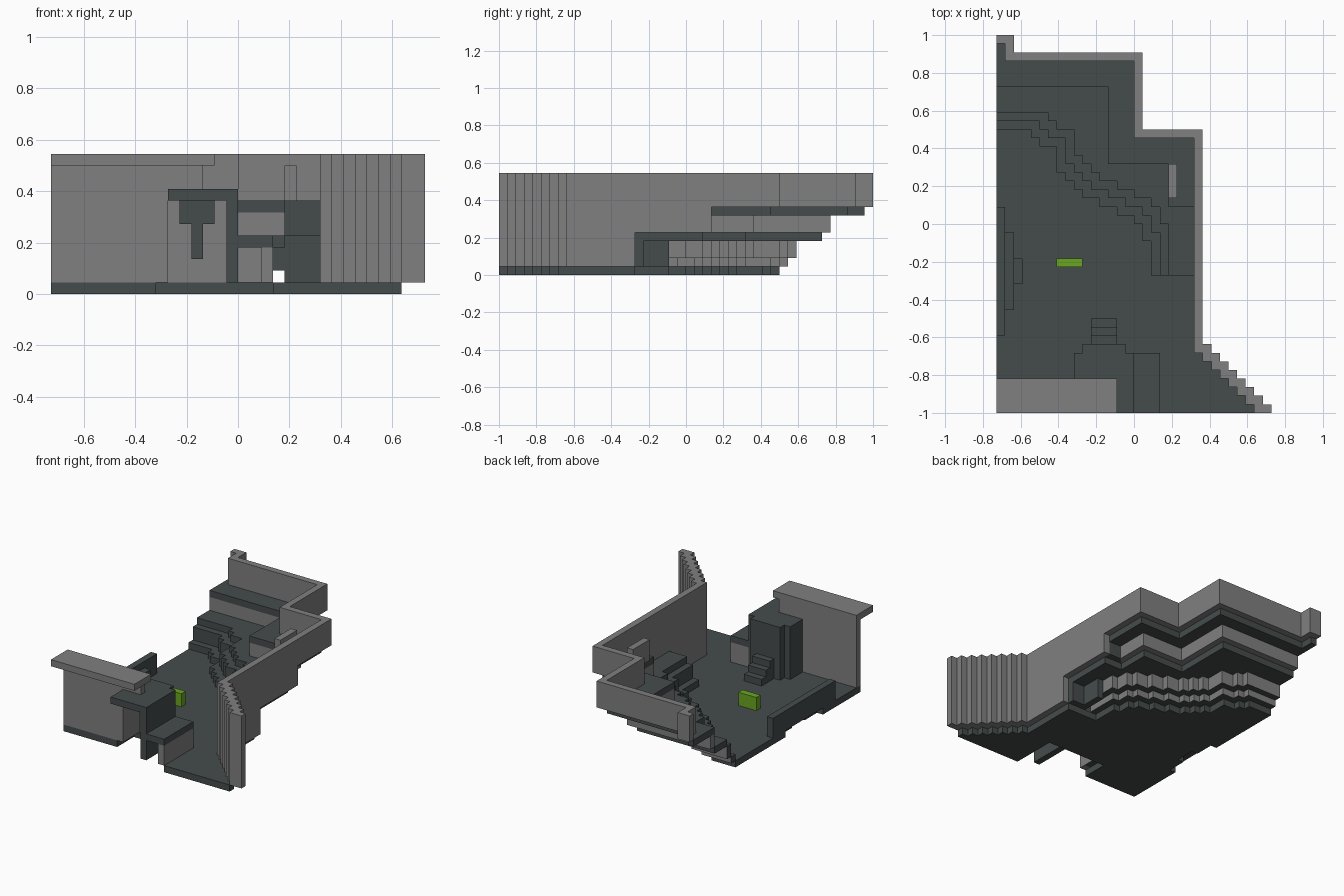
import bpy, bmesh

if "Cube" in bpy.data.objects:
    bpy.data.objects.remove(bpy.data.objects["Cube"], do_unlink=True)

U = 1 / 22  # one block


def material(name, r, g, b):
    m = bpy.data.materials.new(name)
    m.use_nodes = True
    m.diffuse_color = (r, g, b, 1)
    m.node_tree.nodes["Principled BSDF"].inputs["Base Color"].default_value = (r, g, b, 1)
    return m


DARK = material("dark slate", 0.06, 0.072, 0.071)
LIGHT = material("light stone", 0.215, 0.215, 0.215)
GREEN = material("green", 0.145, 0.38, 0.015)


def prism(name, outline, z0, z1, mat, other=None, rule=None):
    """Extrude an outline in block units; faces passing the rule take the other colour."""
    pts = [p for i, p in enumerate(outline) if p != outline[i - 1]]
    bm = bmesh.new()
    face = bm.faces.new([bm.verts.new((x * U, y * U, z0 * U)) for x, y in pts])
    top = bmesh.ops.extrude_face_region(bm, geom=[face])["geom"]
    bmesh.ops.translate(bm, vec=(0, 0, (z1 - z0) * U),
                        verts=[v for v in top if isinstance(v, bmesh.types.BMVert)])
    bmesh.ops.recalc_face_normals(bm, faces=bm.faces)
    bm.normal_update()
    if rule:
        for f in bm.faces:
            f.material_index = int(rule(f.normal))
    me = bpy.data.meshes.new(name)
    bm.to_mesh(me)
    bm.free()
    me.materials.append(mat)
    if other:
        me.materials.append(other)
    ob = bpy.data.objects.new(name, me)
    bpy.context.collection.objects.link(ob)
    return ob


def box(name, x0, x1, y0, y1, z0, z1, mat, other=None, rule=None):
    return prism(name, [(x0, y0), (x1, y0), (x1, y1), (x0, y1)], z0, z1, mat, other, rule)


def stairs(corners):
    """Turn (x, y) runs into a stepped line: hold y until x, then drop."""
    line, x = [], -16
    for end, y in corners:
        line += [(x, y), (end, y)]
        x = end
    return line


def shift(line, k):
    return [(x if x == -16 else x + k, y if y == -6 else y + k) for x, y in line]


# Ragged diagonal edge between the lower floor and the terrace
edge = stairs([(-12, 11), (-11, 10), (-9, 9), (-8, 6), (-7, 5), (-6, 4), (-4, 3),
               (-2, 2), (0, 1), (1, 0), (2, -2)]) + [(2, -6)]
ledge = [(-16, 16), (-3, 16), (-3, 7), (4, 7), (4, 2)]

# Lower floor with a stairwell recess at the front and notches on the side
slant = [p for i in range(8) for p in ((7 + i, -14 - i), (7 + i, -15 - i))]
front = [(3, -22), (3, -15), (-7, -15), (-7, -19), (-16, -19)]
notches = [(-16, -10), (-15, -10), (-15, -7), (-14, -7), (-14, -4), (-15, -4), (-15, -1), (-16, -1)]
prism("lower_floor", edge + [(7, -6)] + slant + front + notches, 0, 1, DARK)

# Steps climbing to the terrace: dark treads and fronts, light backs
back_side = lambda n: n.x > 0.5 or n.y > 0.5
for k, (z0, z1) in enumerate([(1, 2), (2, 4)]):
    prism("terrace_step", shift(edge, k) + shift(edge, k + 1)[::-1], z0, z1, DARK, LIGHT, back_side)

# Terrace, riser and upper floor
prism("terrace", shift(edge, 2) + [(7, -6), (7, 2)] + ledge[::-1], 4, 5, DARK)
box("terrace_front", 4, 7, -6, -5, 1, 4, DARK)
box("terrace_side", 4, 5, -5, -2, 1, 4, DARK)
prism("upper_riser", ledge + [(5, 3)] + shift(ledge, 1)[-2::-1], 5, 7, LIGHT)
box("upper_riser_front", 4, 7, 2, 3, 5, 7, DARK)
prism("upper_floor", ledge + [(7, 2), (7, 10), (0, 10), (0, 19), (-15, 19), (-15, 21), (-16, 21)],
      7, 8, DARK)
box("railing", 4, 5, 3, 7, 8, 11, LIGHT)

# Outer walls
inner = [p for i in reversed(range(8)) for p in ((7 + i, -15 - i), (7 + i, -14 - i))]
outer = [p for i in range(8) for p in ((9 + i, -14 - i), (9 + i, -15 - i))]
prism("slanted_wall", outer + inner, 1, 12, LIGHT)
box("side_wall_low", 7, 8, -14, -6, 1, 12, LIGHT)
box("side_wall_middle", 7, 8, -6, 3, 5, 12, LIGHT)
prism("back_wall", [(7, 3), (8, 3), (8, 11), (1, 11), (1, 20), (-14, 20), (-14, 22), (-16, 22),
                    (-16, 21), (-15, 21), (-15, 19), (0, 19), (0, 10), (7, 10)], 8, 12, LIGHT)

# Front wall with an overhanging cap
box("front_wall", -16, -6, -19, -18, 1, 11, LIGHT)
box("front_wall_lintel", -6, -3, -19, -18, 9, 11, LIGHT)
box("front_wall_cap", -16, -2, -22, -18, 11, 12, LIGHT)

# Stairwell block, light on the inside
box("well_roof", -6, 0, -22, -15, 8, 9, DARK)
box("well_right_wall", -1, 0, -22, -15, 1, 8, DARK, LIGHT, lambda n: n.x < -0.5)
box("well_left_wall", -7, -6, -18, -15, 1, 9, DARK, LIGHT, lambda n: n.x > 0.5)
box("well_back_wall", -6, -1, -15, -14, 1, 9, DARK, LIGHT, lambda n: n.y < -0.5)
box("well_opening", -5, -2, -15.15, -15, 6, 8, DARK)
box("well_opening_slot", -4, -3, -15.15, -15, 3, 6, DARK)
for i in range(3):
    box("well_step", -5, -2, -14 + i, -13 + i, 1, 4 - i, DARK)

# Low platform beside the stairwell
box("platform_top", 0, 3, -22, -15, 4, 5, DARK)
box("platform_side", 2, 3, -22, -15, 1, 4, LIGHT)
box("platform_back", 0, 2, -16, -15, 1, 4, LIGHT)

# Rising side steps
for i in range(3):
    box("side_step", -16 + i, -15 + i, -13 + 3 * i, 2 - 3 * i, 1, 4 - i, DARK)

# Small green block
box("green_block", -9, -6, -5, -4, 1, 3, GREEN)
